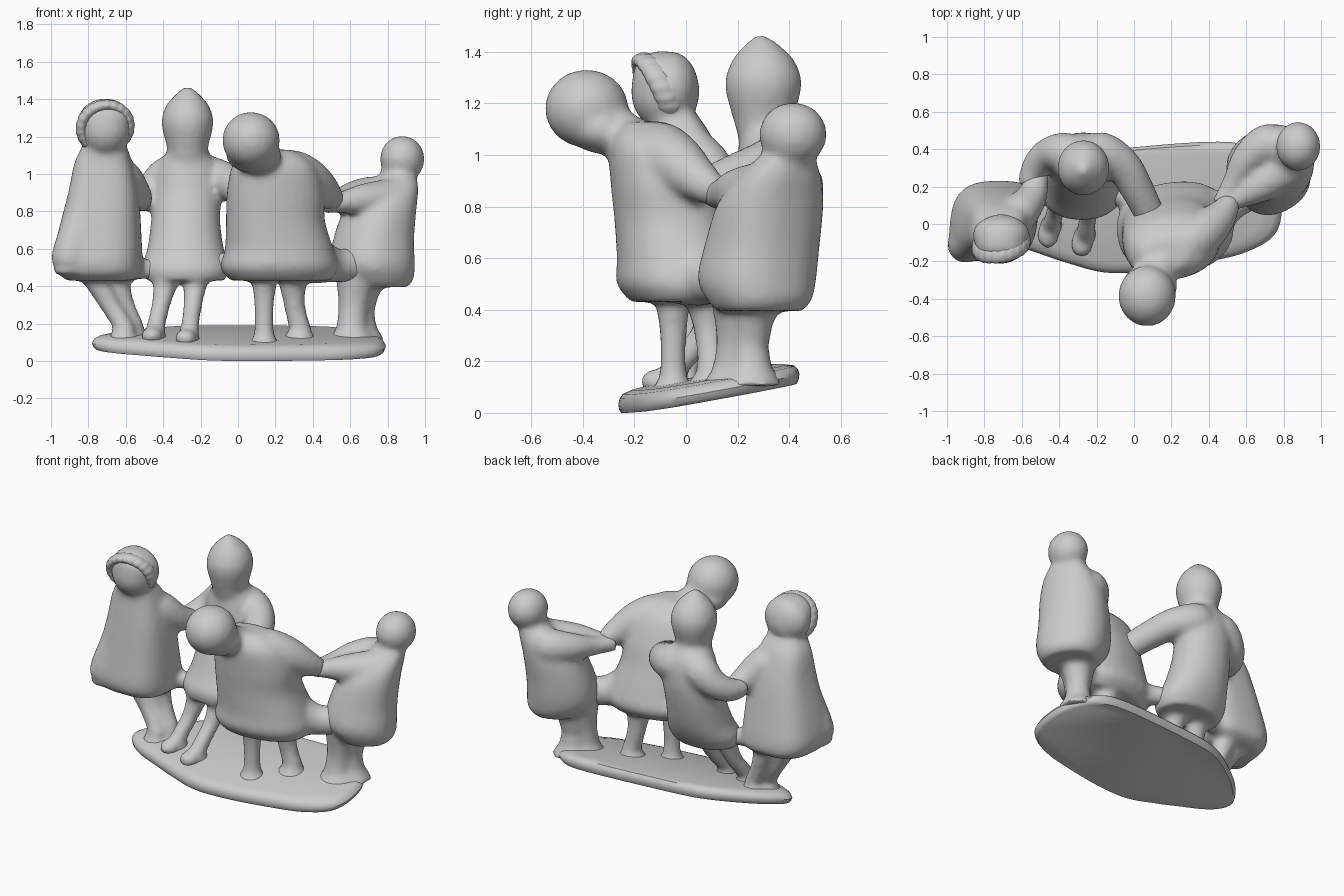
import bpy, bmesh, math
from mathutils import Vector, Matrix

if "Cube" in bpy.data.objects:
    bpy.data.objects.remove(bpy.data.objects["Cube"])


def spline(rows, steps=4, closed=False):
    """Catmull-Rom interpolation through rows of numbers."""
    n, out = len(rows), []
    for i in range(n if closed else n - 1):
        pick = (lambda k: rows[k % n]) if closed else (lambda k: rows[min(max(k, 0), n - 1)])
        p = [pick(i + k) for k in (-1, 0, 1, 2)]
        for s in range(steps):
            t = s / steps
            out.append([0.5 * (2 * b + (c - a) * t + (2 * a - 5 * b + 4 * c - d) * t * t
                        + (3 * b - a - 3 * c + d) * t ** 3) for a, b, c, d in zip(*p)])
    return out if closed else out + [list(rows[-1])]


def skin_rings(bm, rings):
    loops = [[bm.verts.new(p) for p in r] for r in rings]
    n = len(loops[0])
    for a, b in zip(loops, loops[1:]):
        for i in range(n):
            bm.faces.new((a[i], a[(i + 1) % n], b[(i + 1) % n], b[i]))
    bm.faces.new(loops[0][::-1])
    bm.faces.new(loops[-1])


def body(bm, sections, turn=0, power=2.3, n=28, shear=0):
    """Stack of horizontal ovals: x, y, z, rx, ry."""
    rot = Matrix.Rotation(math.radians(turn), 3, 'Z')
    rings = []
    for x, y, z, rx, ry in spline(sections):
        ring = []
        for i in range(n):
            c, s = math.cos(math.tau * i / n), math.sin(math.tau * i / n)
            e = 2 / power
            v = Vector((math.copysign(abs(c) ** e, c) * rx, math.copysign(abs(s) ** e, s) * ry, 0))
            v.x += shear * v.y
            ring.append(Vector((x, y, z)) + rot @ v)
        rings.append(ring)
    skin_rings(bm, rings)


def limb(bm, path, n=14):
    """Tapered tube: x, y, z, radius."""
    pts = spline(path)
    pos = [Vector(p[:3]) for p in pts]
    rings = []
    for i, p in enumerate(pts):
        q = (pos[min(i + 1, len(pos) - 1)] - pos[max(i - 1, 0)]).to_track_quat('Z', 'Y')
        rings.append([pos[i] + q @ Vector((math.cos(math.tau * k / n), math.sin(math.tau * k / n), 0)) * p[3]
                      for k in range(n)])
    skin_rings(bm, rings)


def ball(bm, c, r):
    bmesh.ops.create_uvsphere(bm, u_segments=24, v_segments=16, radius=1,
                              matrix=Matrix.Translation(c) @ Matrix.Diagonal((*r, 1)))


def finish(bm, name, voxel=0, smooth=8):
    bmesh.ops.recalc_face_normals(bm, faces=bm.faces)
    me = bpy.data.meshes.new(name)
    bm.to_mesh(me)
    bm.free()
    ob = bpy.data.objects.new(name, me)
    bpy.context.collection.objects.link(ob)
    if voxel:
        m = ob.modifiers.new("fuse", 'REMESH')
        m.mode, m.voxel_size, m.use_smooth_shade = 'VOXEL', voxel, True
        m = ob.modifiers.new("soften", 'SMOOTH')
        m.factor, m.iterations = 0.5, smooth
    return ob


def ground(y, x):
    """Tilted underside of the base."""
    return max(0, .18 * (y + .25) - .02 * x)


def leg(bm, top, shin, foot, r_top, r_shin, r_foot):
    """Tapered leg that flares into the tilted base."""
    g = ground(foot[1], foot[0])
    limb(bm, [(*top, .5, r_top), (*shin, .31, r_shin), (*foot, g + .12, r_shin),
              (*foot, g + .07, (r_shin + r_foot) / 2), (*foot, g + .03, r_foot)])


# Tilted base slab
outline = [(-.78, .0), (-.69, -.09), (-.5, -.16), (-.35, -.21), (-.15, -.26), (.1, -.25), (.4, -.2),
           (.6, -.15), (.75, -.06), (.79, .08), (.76, .25), (.64, .4), (.45, .44), (0, .41),
           (-.35, .36), (-.6, .22), (-.73, .1)]
bm = bmesh.new()
rim = spline(outline, 4, True)
rings = []
for k, h in ((.97, 0), (.99, .012), (1, .035), (.985, .055), (.95, .07), (.85, .08)):
    ring = []
    for x, y in rim:
        x, y = x * k, .08 + (y - .08) * k
        ring.append((x, y, ground(y, x) + h))
    rings.append(ring)
skin_rings(bm, rings)
base = finish(bm, "base")
bpy.context.view_layer.objects.active = base
base.select_set(True)
bpy.ops.object.shade_smooth_by_angle(angle=math.radians(40))
base.select_set(False)

# Left child: wide flared coat, arm reaching back
bm = bmesh.new()
body(bm, [(-.71, -.05, 1.16, .11, .09), (-.72, -.02, 1.07, .15, .12), (-.72, 0, .9, .185, .16),
          (-.74, .01, .68, .22, .195), (-.75, .015, .54, .235, .215), (-.74, .02, .47, .22, .205),
          (-.73, .02, .43, .18, .15)], 0, 2.9, shear=.12)
limb(bm, [(-.79, -.03, 1.02, .08), (-.85, -.08, .75, .09), (-.9, -.11, .55, .1), (-.9, -.11, .47, .08)])
ball(bm, (-.71, -.08, 1.245), (.14, .135, .15))
ball(bm, (-.71, -.06, 1.26), (.155, .11, .143))
ball(bm, (-.71, -.1, 1.29), (.14, .11, .115))
limb(bm, [(-.7, -.02, 1.0, .1), (-.62, .05, .98, .105), (-.55, .14, .9, .085), (-.52, .24, .86, .065),
          (-.52, .29, .86, .05)])
leg(bm, (-.79, .03), (-.69, .03), (-.61, .01), .08, .055, .1)
leg(bm, (-.67, .09), (-.61, .09), (-.56, .08), .08, .055, .09)
limb(bm, [(-.62, .1, .49, .07), (-.52, .14, .49, .055), (-.4, .16, .49, .06)])
finish(bm, "left_child", .018)

# Beaded hair rim lying on the left child's head
bm = bmesh.new()
tilt = Matrix.Rotation(math.radians(10), 3, 'Z') @ Matrix.Rotation(math.radians(24), 3, 'X')
for i in range(17):
    a = math.radians(-45 + 270 * i / 16)
    p = Vector((-.71, -.11, 1.25)) + tilt @ Vector((.13 * math.cos(a), 0, .128 * math.sin(a)))
    ball(bm, p, (.032, .05, .032))
finish(bm, "left_hair_rim", .011, 2)

# Back child: leaning outward, both arms curving round the ring
bm = bmesh.new()
body(bm, [(-.27, .31, 1.04, .11, .10), (-.27, .30, 1.13, .108, .115), (-.27, .30, 1.27, .14, .15),
          (-.27, .30, 1.36, .118, .125), (-.27, .295, 1.42, .07, .075), (-.27, .29, 1.465, .02, .02)], 0, 2)
body(bm, [(-.27, .32, 1.13, .10, .10), (-.27, .34, 1.04, .16, .135), (-.27, .335, .9, .18, .155),
          (-.28, .3, .75, .185, .17), (-.28, .25, .6, .205, .18), (-.28, .2, .5, .235, .18),
          (-.28, .18, .43, .21, .15)], 0, 2.1)
limb(bm, [(-.27, .34, 1.0, .1), (-.37, .38, .99, .11), (-.46, .37, .92, .09), (-.53, .3, .87, .075),
          (-.57, .2, .86, .055)])
limb(bm, [(-.27, .34, 1.0, .1), (-.18, .38, .99, .115), (-.06, .31, .96, .1), (.02, .18, .91, .09),
          (.1, .02, .84, .08)])
for top, shin, foot, toe in (((-.37, .15), (-.41, .09), (-.44, .0), (-.46, -.06)),
                             ((-.22, .15), (-.24, .07), (-.26, -.05), (-.28, -.11))):
    leg(bm, top, shin, foot, .08, .052, .07)
    ball(bm, (*toe, ground(toe[1], toe[0]) + .09), (.06, .07, .05))
finish(bm, "back_child", .018)

# Front child: bent forward with a hooded head
bm = bmesh.new()
ball(bm, (.07, -.385, 1.18), (.155, .163, .152))
ball(bm, (.085, -.33, 1.10), (.15, .12, .095))
limb(bm, [(.08, -.33, 1.13, .11), (.14, -.23, 1.06, .1), (.19, -.1, .98, .14)])
body(bm, [(.17, -.16, 1.13, .12, .08), (.19, -.13, 1.05, .22, .165), (.2, -.09, .9, .26, .2),
          (.2, -.06, .75, .265, .215), (.22, -.03, .6, .29, .235), (.22, -.02, .5, .315, .245),
          (.23, -.02, .43, .27, .19)], 8)
limb(bm, [(.2, -.12, .98, .12), (.29, -.1, 1.0, .13), (.39, -.03, .96, .115), (.47, .05, .9, .085),
          (.52, .13, .85, .055)])
leg(bm, (.14, -.05), (.14, -.05), (.14, -.05), .08, .054, .1)
leg(bm, (.29, .07), (.3, .09), (.33, .1), .09, .06, .11)
limb(bm, [(-.2, .22, .52, .06), (-.08, .16, .52, .06), (.1, .06, .52, .08)])
# skirt web reaching towards the right child
limb(bm, [(.3, -.02, .56, .14), (.44, .06, .53, .12), (.54, .12, .51, .09), (.7, .22, .52, .11)])
finish(bm, "front_child", .018)

# Right child: smallest, leaning back with both arms forward
bm = bmesh.new()
ball(bm, (.878, .415, 1.08), (.12, .132, .125))
body(bm, [(.86, .4, 1.02, .08, .09), (.83, .37, .93, .12, .155), (.765, .33, .82, .175, .205),
          (.725, .295, .65, .205, .22), (.72, .275, .52, .215, .225), (.74, .285, .44, .19, .2),
          (.75, .285, .395, .15, .165)], 30)
limb(bm, [(.8, .38, .86, .1), (.72, .43, .88, .11), (.61, .35, .87, .09), (.53, .22, .85, .06),
          (.46, .1, .84, .05)])
limb(bm, [(.82, .3, .86, .12), (.67, .2, .86, .09), (.56, .14, .85, .06), (.46, .1, .84, .05)])
leg(bm, (.64, .21), (.62, .2), (.61, .19), .13, .085, .14)
leg(bm, (.69, .27), (.66, .25), (.66, .25), .12, .08, .13)
finish(bm, "right_child", .018)
